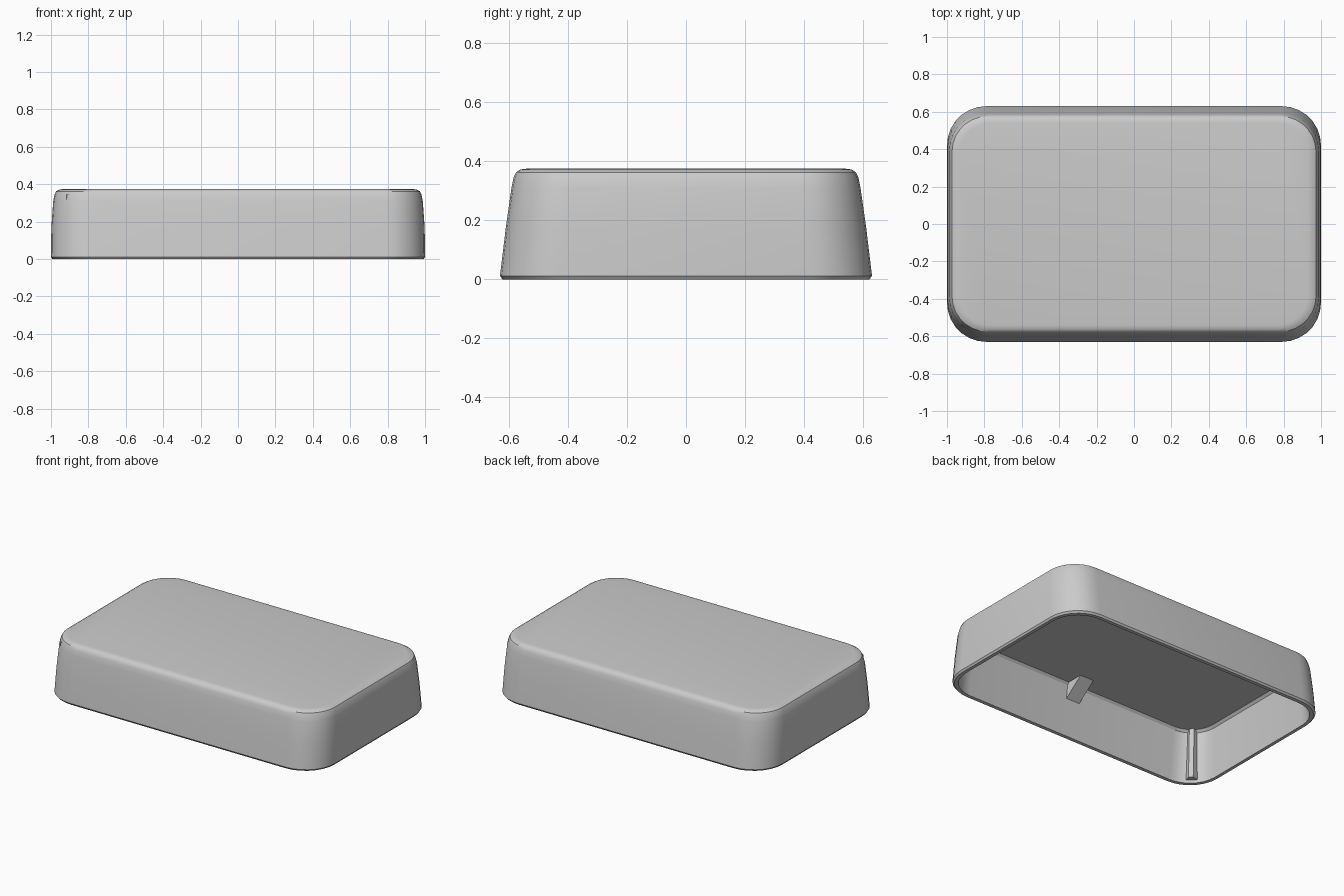
import bpy, bmesh
from math import sin, cos, pi, radians

if "Cube" in bpy.data.objects:
    bpy.data.objects.remove(bpy.data.objects["Cube"])

SEG = 7  # segments per rounded corner


def ring(z, hx, hy, r):
    pts = []
    for q, (sx, sy) in enumerate([(1, 1), (-1, 1), (-1, -1), (1, -1)]):
        for i in range(SEG + 1):
            a = (q + i / SEG) * pi / 2
            pts.append((sx * (hx - r) + r * cos(a), sy * (hy - r) + r * sin(a), z))
    return pts


def finish(name, bm, angle=30):
    bmesh.ops.recalc_face_normals(bm, faces=bm.faces)
    me = bpy.data.meshes.new(name)
    bm.to_mesh(me)
    bm.free()
    ob = bpy.data.objects.new(name, me)
    bpy.context.collection.objects.link(ob)
    bpy.ops.object.select_all(action='DESELECT')
    ob.select_set(True)
    bpy.context.view_layer.objects.active = ob
    bpy.ops.object.shade_smooth_by_angle(angle=radians(angle))
    return ob


def loft(name, sections):
    bm = bmesh.new()
    rings = [[bm.verts.new(p) for p in ring(*s)] for s in sections]
    for a, b in zip(rings, rings[1:]):
        n = len(a)
        for i in range(n):
            bm.faces.new((a[i], a[(i + 1) % n], b[(i + 1) % n], b[i]))
    bm.faces.new(rings[0])
    bm.faces.new(rings[-1])
    return finish(name, bm)


def prism(name, lower, upper):
    bm = bmesh.new()
    a = [bm.verts.new(p) for p in lower]
    b = [bm.verts.new(p) for p in upper]
    n = len(a)
    for i in range(n):
        bm.faces.new((a[i], a[(i + 1) % n], b[(i + 1) % n], b[i]))
    bm.faces.new(a)
    bm.faces.new(b)
    return finish(name, bm)


# Hollow lid: inner ceiling -> inner wall -> open rim -> outer wall -> rounded top
loft("lid_shell", [
    (0.340, 0.935, 0.545, 0.16),
    (0.325, 0.950, 0.558, 0.17),
    (0.000, 0.970, 0.598, 0.19),
    (0.000, 0.992, 0.622, 0.21),
    (0.012, 1.000, 0.630, 0.21),
    (0.170, 0.998, 0.611, 0.21),
    (0.310, 0.988, 0.591, 0.20),
    (0.345, 0.981, 0.584, 0.20),
    (0.362, 0.973, 0.576, 0.19),
    (0.372, 0.955, 0.562, 0.18),
    (0.375, 0.930, 0.540, 0.16),
])

# Sloped gusset between front wall and ceiling
gusset = [(-0.58, 0.23), (-0.43, 0.345), (-0.56, 0.345)]
prism("inner_gusset", [(-0.05, y, z) for y, z in gusset],
      [(0.05, y, z) for y, z in gusset])

# Small stiffening post inside the front left corner
post = [(-0.93, -0.52), (-0.925, -0.56), (-0.88, -0.565), (-0.87, -0.53), (-0.89, -0.51)]
prism("corner_post", [(x, y, 0.02) for x, y in post],
      [(x + 0.01, y + 0.02, 0.345) for x, y in post])
